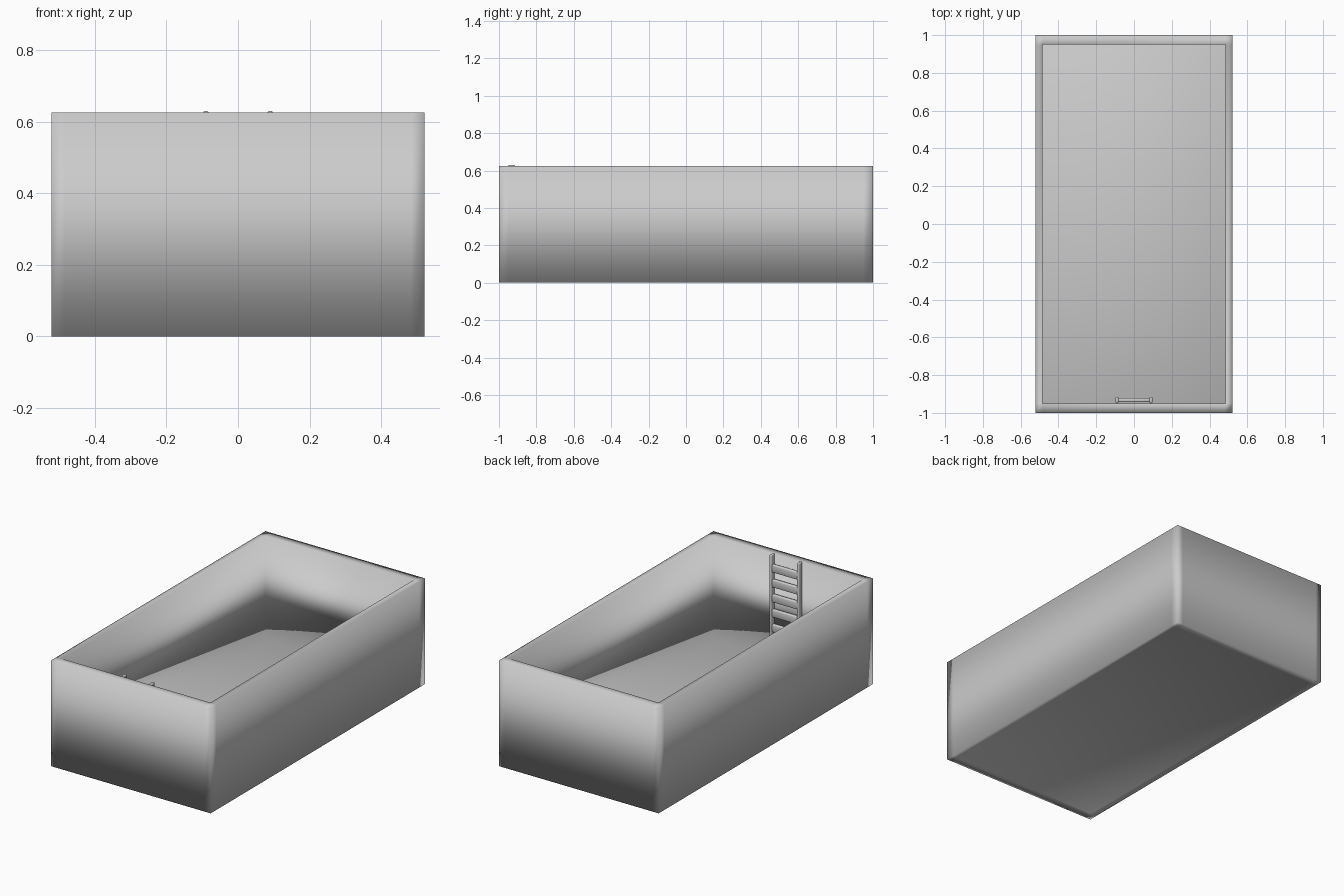
import bpy, bmesh

if "Cube" in bpy.data.objects:
    bpy.data.objects.remove(bpy.data.objects["Cube"])

XO, YO, XI, YI, H = 0.5215, 1.0, 0.484, 0.949, 0.625


def finish(name, bm):
    for f in bm.faces:
        f.smooth = True
    me = bpy.data.meshes.new(name)
    bm.to_mesh(me)
    bm.free()
    ob = bpy.data.objects.new(name, me)
    bpy.context.collection.objects.link(ob)
    return ob


# pool basin: 3x3 grid columns, single-sheet floor shared with the underside
bm = bmesh.new()
xs, ys = (-XO, -XI, XI, XO), (-YO, -YI, YI, YO)
bot = [[bm.verts.new((x, y, 0)) for y in ys] for x in xs]
top = [[bm.verts.new((x, y, H)) for y in ys] for x in xs]
for i in range(3):
    for j in range(3):
        bm.faces.new((bot[i][j], bot[i][j + 1], bot[i + 1][j + 1], bot[i + 1][j]))
        if (i, j) != (1, 1):
            bm.faces.new((top[i][j], top[i + 1][j], top[i + 1][j + 1], top[i][j + 1]))


def wall(a, b):
    (i, j), (k, l) = a, b
    bm.faces.new((bot[i][j], bot[k][l], top[k][l], top[i][j]))


# outer walls
for n in range(3):
    wall((n, 0), (n + 1, 0))
    wall((n + 1, 3), (n, 3))
    wall((0, n + 1), (0, n))
    wall((3, n), (3, n + 1))
# inner walls
for a, b in (((2, 1), (1, 1)), ((1, 2), (2, 2)), ((1, 1), (1, 2)), ((2, 2), (2, 1))):
    wall(a, b)
finish("pool_basin", bm)


# ladder parts: softly rounded bars
def bar(name, loc, size, bevel):
    bm = bmesh.new()
    bmesh.ops.create_cube(bm, size=1)
    for v in bm.verts:
        v.co = [v.co[k] * size[k] + loc[k] for k in range(3)]
    bmesh.ops.bevel(bm, geom=bm.edges[:], offset=bevel, segments=2,
                    profile=0.5, affect='EDGES')
    return finish(name, bm)


for side, s in (("left", -1), ("right", 1)):
    bar("ladder_rail_" + side, (s * 0.09, -0.932, 0.315), (0.015, 0.034, 0.63), 0.005)

for k in range(6):
    bar("ladder_step_%d" % (k + 1), (0, -0.932, 0.55 - 0.088 * k), (0.17, 0.022, 0.046), 0.006)
